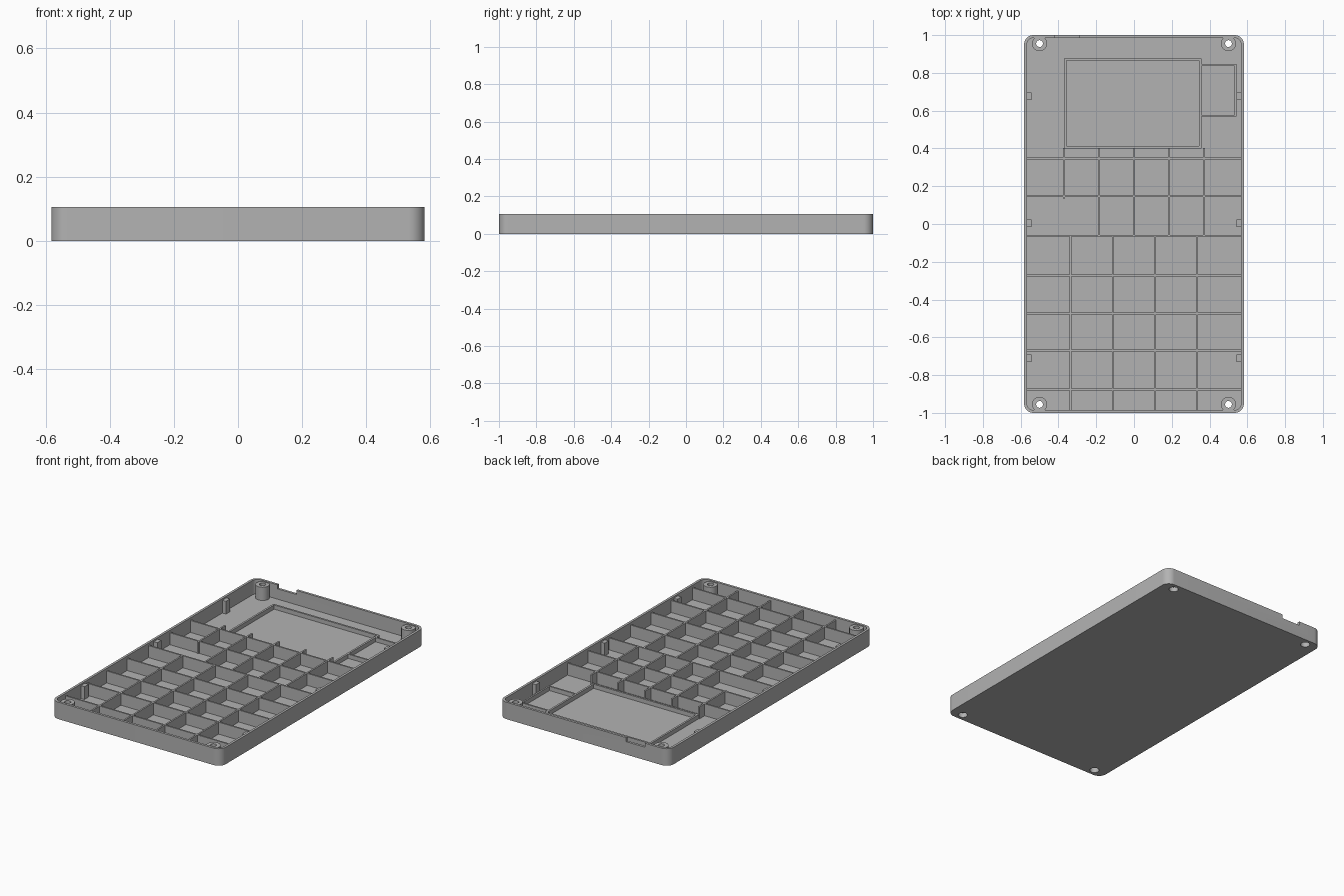
import bpy, bmesh, math
from mathutils import Matrix

if "Cube" in bpy.data.objects:
    bpy.data.objects.remove(bpy.data.objects["Cube"], do_unlink=True)

HALF_X, HALF_Y, HEIGHT = 0.582, 1.0, 0.105
WALL, FLOOR, RIB = 0.015, 0.016, 0.01
RIB_TOP = 0.09
IN_X, IN_Y = HALF_X - WALL, HALF_Y - WALL

grey = bpy.data.materials.new("grey plastic")
grey.use_nodes = True
colour = (0.45, 0.45, 0.45, 1)
grey.diffuse_color = colour
grey.node_tree.nodes["Principled BSDF"].inputs["Base Color"].default_value = colour


def finish(name, bm):
    bmesh.ops.recalc_face_normals(bm, faces=bm.faces)
    mesh = bpy.data.meshes.new(name)
    bm.to_mesh(mesh)
    bm.free()
    mesh.materials.append(grey)
    obj = bpy.data.objects.new(name, mesh)
    bpy.context.collection.objects.link(obj)
    return obj


def box(bm, x0, x1, y0, y1, z0, z1):
    place = Matrix.Translation(((x0 + x1) / 2, (y0 + y1) / 2, (z0 + z1) / 2))
    size = Matrix.Diagonal((x1 - x0, y1 - y0, z1 - z0, 1))
    bmesh.ops.create_cube(bm, size=1, matrix=place @ size)


def cylinder(bm, x, y, r, z0, z1):
    bmesh.ops.create_cone(bm, cap_ends=True, segments=32, radius1=r, radius2=r,
                          depth=z1 - z0, matrix=Matrix.Translation((x, y, (z0 + z1) / 2)))


def rounded_block(name, hx, hy, r, z0, z1, steps=10):
    bm = bmesh.new()
    ring = []
    for q, (sx, sy) in enumerate([(1, 1), (-1, 1), (-1, -1), (1, -1)]):
        for i in range(steps + 1):
            a = (q + i / steps) * math.pi / 2
            ring.append(bm.verts.new((sx * (hx - r) + r * math.cos(a),
                                      sy * (hy - r) + r * math.sin(a), z0)))
    face = bm.faces.new(ring)
    top = bmesh.ops.extrude_face_region(bm, geom=[face])["geom"]
    bmesh.ops.translate(bm, vec=(0, 0, z1 - z0),
                        verts=[v for v in top if isinstance(v, bmesh.types.BMVert)])
    return finish(name, bm)


def cut(obj, cutter):
    cutter.hide_render = True
    mod = obj.modifiers.new("cut", "BOOLEAN")
    mod.operation, mod.solver, mod.object = "DIFFERENCE", "EXACT", cutter
    bpy.context.view_layer.objects.active = obj
    bpy.ops.object.modifier_apply(modifier=mod.name)


# Tray shell with hollow interior
shell = rounded_block("tray_shell", HALF_X, HALF_Y, 0.05, 0, HEIGHT)
cavity = rounded_block("cavity_cutter", IN_X, IN_Y, 0.035, FLOOR, HEIGHT + 0.1)
cut(shell, cavity)

# Cable notch in the back wall
bm = bmesh.new()
box(bm, -0.418, -0.29, IN_Y - 0.02, HALF_Y + 0.05, 0.08, HEIGHT + 0.05)
notch = finish("notch_cutter", bm)
cut(shell, notch)

# Corner screw bosses, with through holes widened underneath
screws = [(sx * 0.5, sy * 0.955) for sx in (-1, 1) for sy in (-1, 1)]
bm = bmesh.new()
for x, y in screws:
    cylinder(bm, x, y, 0.04, 0.005, 0.098)
bosses = finish("screw_bosses", bm)
cutters = [cavity, notch]
for name, radius, top in (("hole_cutter", 0.018, 0.2), ("recess_cutter", 0.027, 0.03)):
    bm = bmesh.new()
    for x, y in screws:
        cylinder(bm, x, y, radius, -0.1, top)
    cutter = finish(name, bm)
    cut(shell, cutter)
    cut(bosses, cutter)
    cutters.append(cutter)
for cutter in cutters:
    bpy.data.objects.remove(cutter, do_unlink=True)

# Cross ribs
rows = [0.347, 0.147, -0.062, -0.272, -0.473, -0.67, -0.877]
bm = bmesh.new()
for y in rows:
    box(bm, -IN_X - 0.004, IN_X + 0.004, y - RIB / 2, y + RIB / 2, FLOOR - 0.004, RIB_TOP)
finish("cross_ribs", bm)

# Long ribs: four in the lower block, five in the upper block
bm = bmesh.new()
for i in range(4):
    x = -0.336 + i * 0.2235
    box(bm, x - RIB / 2, x + RIB / 2, -IN_Y - 0.004, rows[2], FLOOR - 0.004, RIB_TOP)
for i in range(5):
    x = -0.37 + i * 0.185
    end = 0.135 if i == 0 else rows[2]
    box(bm, x - RIB / 2, x + RIB / 2, end, 0.402, FLOOR - 0.004, RIB_TOP)
finish("long_ribs", bm)


# Low frames on the floor for the screen and the side module
def frame(name, x0, x1, y0, y1, top, t=0.012):
    bm = bmesh.new()
    for a, b in ((y0, y0 + t), (y1 - t, y1)):
        box(bm, x0, x1, a, b, FLOOR - 0.004, top)
    for a, b in ((x0, x0 + t), (x1 - t, x1)):
        box(bm, a, b, y0 + t, y1 - t, FLOOR - 0.004, top)
    finish(name, bm)


frame("screen_frame", -0.37, 0.357, 0.4, 0.877, 0.042)
frame("side_frame", 0.347, 0.542, 0.568, 0.847, 0.042, 0.01)

# Clip posts along the side walls
bm = bmesh.new()
for side in (-1, 1):
    for y in (0.676, 0.004, -0.71):
        xs = sorted((side * 0.542, side * (IN_X + 0.004)))
        box(bm, xs[0], xs[1], y - 0.02, y + 0.02, FLOOR - 0.004, 0.095)
finish("clip_posts", bm)

# Smooth curved walls, keep edges sharp
for obj in (shell, bosses):
    bpy.ops.object.select_all(action="DESELECT")
    obj.select_set(True)
    bpy.context.view_layer.objects.active = obj
    bpy.ops.object.shade_smooth_by_angle(angle=math.radians(30))
